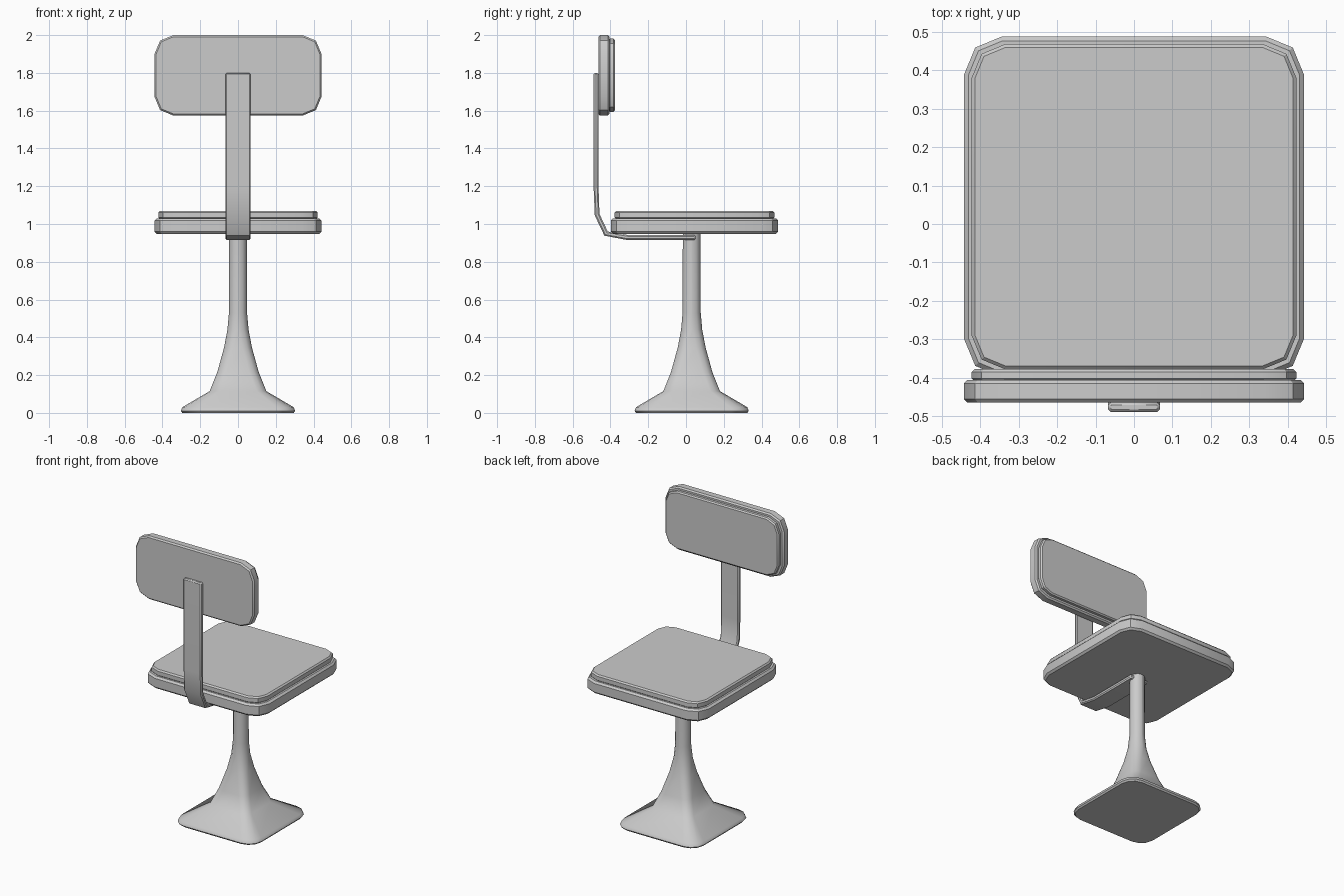
import bpy, bmesh, math

if "Cube" in bpy.data.objects:
    bpy.data.objects.remove(bpy.data.objects["Cube"])

STEPS = 2  # segments per rounded corner


def ring(hx, hy, r, steps=STEPS):
    pts = []
    for q, (sx, sy) in enumerate([(1, 1), (-1, 1), (-1, -1), (1, -1)]):
        for i in range(steps + 1):
            a = math.pi / 2 * (q + i / steps)
            pts.append((sx * (hx - r) + r * math.cos(a), sy * (hy - r) + r * math.sin(a)))
    return pts


def finish(name, bm, angle):
    bmesh.ops.recalc_face_normals(bm, faces=bm.faces)
    me = bpy.data.meshes.new(name)
    bm.to_mesh(me)
    bm.free()
    ob = bpy.data.objects.new(name, me)
    bpy.context.collection.objects.link(ob)
    bpy.ops.object.select_all(action='DESELECT')
    ob.select_set(True)
    bpy.context.view_layer.objects.active = ob
    bpy.ops.object.shade_smooth_by_angle(angle=math.radians(angle))
    return ob


def loft(name, levels, place, steps=STEPS, angle=30):
    """Skin rounded rectangles (half x, half y, radius, height)."""
    bm = bmesh.new()
    rows = [[bm.verts.new(place(x, y, h)) for x, y in ring(hx, hy, r, steps)]
            for hx, hy, r, h in levels]
    n = len(rows[0])
    for a, b in zip(rows, rows[1:]):
        for i in range(n):
            j = (i + 1) % n
            bm.faces.new((a[i], a[j], b[j], b[i]))
    bm.faces.new(rows[0])
    bm.faces.new(rows[-1])
    return finish(name, bm, angle)


def slab(name, hx, hy, r, h0, h1, c, place):
    """Rounded slab with chamfered rims."""
    loft(name, [(hx - c, hy - c, r - c, h0), (hx, hy, r, h0 + c),
                (hx, hy, r, h1 - c), (hx - c, hy - c, r - c, h1)], place)


# Seat and its cushion
def lay(x, y, h):
    return (x, y + 0.045, h)


slab("seat", 0.442, 0.443, 0.1, 0.948, 1.03, 0.012, lay)
slab("seat_cushion", 0.422, 0.423, 0.088, 1.025, 1.07, 0.009, lay)


# Backrest and its cushion, standing upright
def stand(x, y, h):
    return (x, h, y + 1.787)


slab("backrest", 0.442, 0.213, 0.1, -0.464, -0.405, 0.009, stand)
slab("backrest_cushion", 0.422, 0.194, 0.088, -0.41, -0.377, 0.008, stand)

# Flared pedestal: square foot blending into a round column
profile = [(0.295, 0.09, 0), (0.302, 0.09, 0.01), (0.295, 0.09, 0.03), (0.15, 0.05, 0.115),
           (0.11, 0.05, 0.215), (0.074, 0.05, 0.345), (0.056, 0.05, 0.44),
           (0.048, 0.046, 0.53), (0.047, 0.046, 0.955)]
loft("pedestal", [(s, s, r, z) for s, r, z in profile],
     lambda x, y, h: (x, y + 0.03, h), 3, 40)

# Bent flat bracket joining pedestal and backrest
outer = [(0.05, 0.915), (-0.31, 0.915), (-0.432, 0.938), (-0.483, 1.045), (-0.489, 1.19), (-0.489, 1.8)]
inner = [(0.05, 0.942), (-0.31, 0.942), (-0.414, 0.96), (-0.458, 1.053), (-0.463, 1.19), (-0.463, 1.8)]
bm = bmesh.new()
rows = [[bm.verts.new(p) for p in ((-0.067, *o), (0.067, *o), (0.067, *i), (-0.067, *i))]
        for o, i in zip(outer, inner)]
for a, b in zip(rows, rows[1:]):
    for k in range(4):
        m = (k + 1) % 4
        bm.faces.new((a[k], a[m], b[m], b[k]))
bm.faces.new(rows[0])
bm.faces.new(rows[-1])
bracket = finish("back_bracket", bm, 30)
bev = bracket.modifiers.new("rim", 'BEVEL')
bev.width = 0.007
bev.segments = 1
bev.limit_method = 'ANGLE'
bev.angle_limit = math.radians(60)
